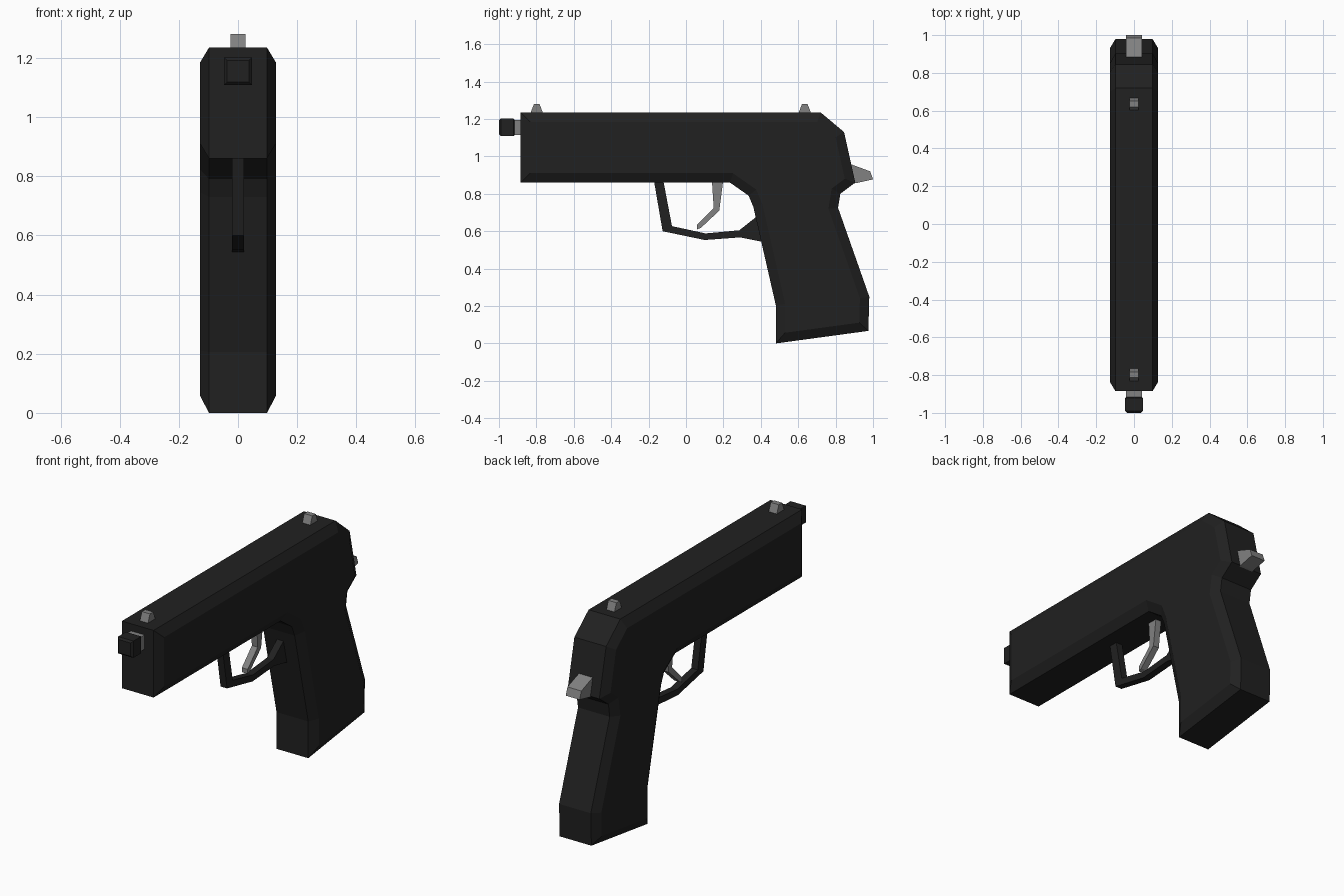
import bpy, bmesh

if "Cube" in bpy.data.objects:
    bpy.data.objects.remove(bpy.data.objects["Cube"])


def material(name, v):
    m = bpy.data.materials.new(name)
    m.diffuse_color = (v, v, v, 1)
    m.use_nodes = True
    m.node_tree.nodes["Principled BSDF"].inputs["Base Color"].default_value = m.diffuse_color
    return m


BLACK = material("black_metal", 0.015)
STEEL = material("steel", 0.22)


def plate(name, profile, half, mat, inset=0.0, depth=0.0):
    """Extrude a (y, z) side profile to x = +-half, with optional chamfered sides."""
    bm = bmesh.new()
    left = bm.faces.new([bm.verts.new((-half, y, z)) for y, z in profile])
    bmesh.ops.solidify
    out = bmesh.ops.extrude_face_region(bm, geom=[left], use_keep_orig=True)["geom"]
    moved = [g for g in out if isinstance(g, bmesh.types.BMVert)]
    bmesh.ops.translate(bm, verts=moved, vec=(2 * half, 0, 0))
    bmesh.ops.recalc_face_normals(bm, faces=bm.faces)
    if inset:
        sides = [f for f in bm.faces if abs(f.normal.x) > 0.99]
        bmesh.ops.inset_individual(bm, faces=sides, thickness=inset,
                                   depth=depth, use_even_offset=True)
    bmesh.ops.triangulate(bm, faces=[f for f in bm.faces if len(f.verts) > 4])
    me = bpy.data.meshes.new(name)
    bm.to_mesh(me)
    bm.free()
    me.materials.append(mat)
    ob = bpy.data.objects.new(name, me)
    bpy.context.collection.objects.link(ob)
    return ob


# Slide, frame and grip in one chamfered body
plate("body", [(-0.885, 1.235), (-0.885, 0.86), (0.235, 0.86), (0.335, 0.79),
               (0.36, 0.73), (0.48, 0.205), (0.48, 0.0), (0.975, 0.067),
               (0.98, 0.25), (0.813, 0.725), (0.825, 0.80), (0.905, 0.86),
               (0.845, 1.13), (0.72, 1.235)], 0.098, BLACK, 0.05, 0.03)

# Trigger guard and trigger
plate("trigger_guard", [(-0.173, 0.88), (-0.125, 0.60), (0.10, 0.553), (0.29, 0.567),
                        (0.44, 0.537), (0.42, 0.715), (0.38, 0.68), (0.285, 0.605),
                        (0.105, 0.588), (-0.075, 0.627), (-0.123, 0.88)], 0.02, BLACK)
plate("trigger", [(0.138, 0.88), (0.148, 0.725), (0.06, 0.635), (0.06, 0.61),
                  (0.08, 0.618), (0.178, 0.71), (0.2, 0.88)], 0.018, STEEL)

# Sights
for name, y in (("front_sight", -0.798), ("rear_sight", 0.635)):
    plate(name, [(y - 0.036, 1.225), (y + 0.036, 1.225),
                 (y + 0.015, 1.28), (y - 0.015, 1.28)], 0.025, STEEL)

# Hammer
plate("hammer", [(0.85, 0.965), (0.89, 0.955), (0.985, 0.92),
                 (1.0, 0.877), (0.91, 0.857), (0.85, 0.85)], 0.043, STEEL)

# Barrel and muzzle cap with chamfered ends
plate("barrel", [(-0.92, 1.115), (-0.86, 1.115), (-0.86, 1.195), (-0.92, 1.195)],
      0.042, STEEL)
cap = plate("muzzle_cap", [(-1.0, 1.108), (-0.912, 1.108), (-0.912, 1.202), (-1.0, 1.202)],
            0.047, BLACK)
bm = bmesh.new()
bm.from_mesh(cap.data)
ends = [e for e in bm.edges if abs(e.verts[0].co.y - e.verts[1].co.y) < 0.01]
bmesh.ops.bevel(bm, geom=ends, offset=0.01, segments=1, affect='EDGES')
bm.to_mesh(cap.data)
bm.free()
